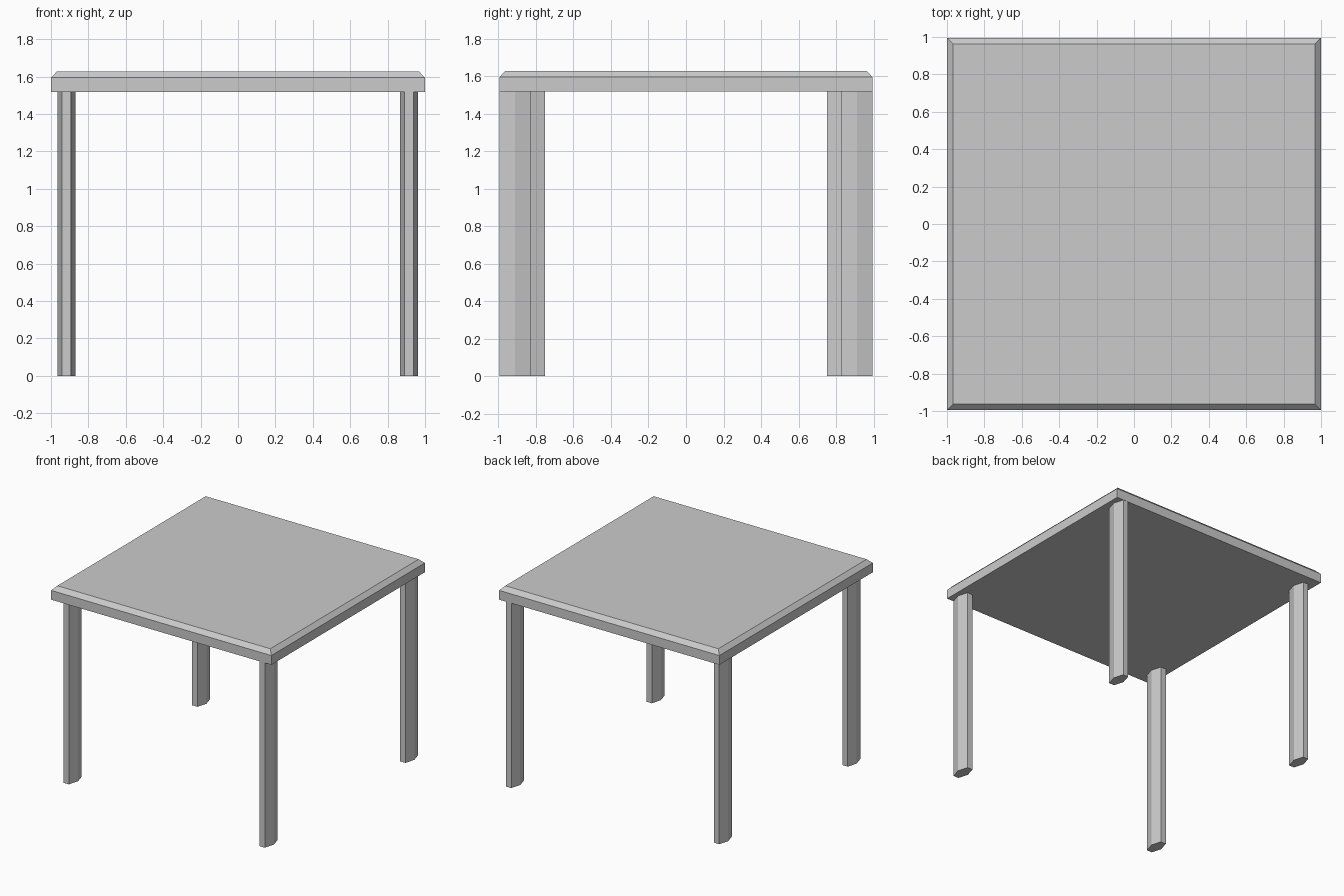
import bpy, bmesh
from mathutils import Matrix

if "Cube" in bpy.data.objects:
    bpy.data.objects.remove(bpy.data.objects["Cube"])

TOP_BOTTOM = 1.518


def add_object(name, bm):
    bmesh.ops.recalc_face_normals(bm, faces=bm.faces)
    mesh = bpy.data.meshes.new(name)
    bm.to_mesh(mesh)
    bm.free()
    obj = bpy.data.objects.new(name, mesh)
    bpy.context.collection.objects.link(obj)
    return obj


# Tabletop: slab whose upper face is inset and raised to form a shallow bevel
bm = bmesh.new()
edge_height = 1.594 - TOP_BOTTOM
bmesh.ops.create_cube(bm, size=1, matrix=Matrix.Translation((0, 0, TOP_BOTTOM + edge_height / 2))
                      @ Matrix.Diagonal((2, 1.99, edge_height, 1)))
upper = max(bm.faces, key=lambda f: f.calc_center_median().z)
bmesh.ops.inset_region(bm, faces=[upper], thickness=0.047)
for v in upper.verts:
    v.co.z = 1.628
add_object("tabletop", bm)


# Legs: six-sided prisms stretched front to back, left pair set further in
def add_leg(name, x, y):
    bm = bmesh.new()
    bmesh.ops.create_cone(bm, cap_ends=True, segments=6, radius1=1, radius2=1, depth=1)
    # turn so that the corners point along x, if they do not already
    if max(v.co.x for v in bm.verts) < 0.95:
        bmesh.ops.rotate(bm, verts=bm.verts, matrix=Matrix.Rotation(0.5235988, 3, 'Z'))
    bmesh.ops.scale(bm, verts=bm.verts, vec=(0.048, 0.095, TOP_BOTTOM))
    bmesh.ops.translate(bm, verts=bm.verts, vec=(x, y, TOP_BOTTOM / 2))
    add_object(name, bm)


for side, x, y in (("left", -0.918, 0.833), ("right", 0.915, 0.911)):
    add_leg("front_" + side + "_leg", x, -y)
    add_leg("back_" + side + "_leg", x, y)
